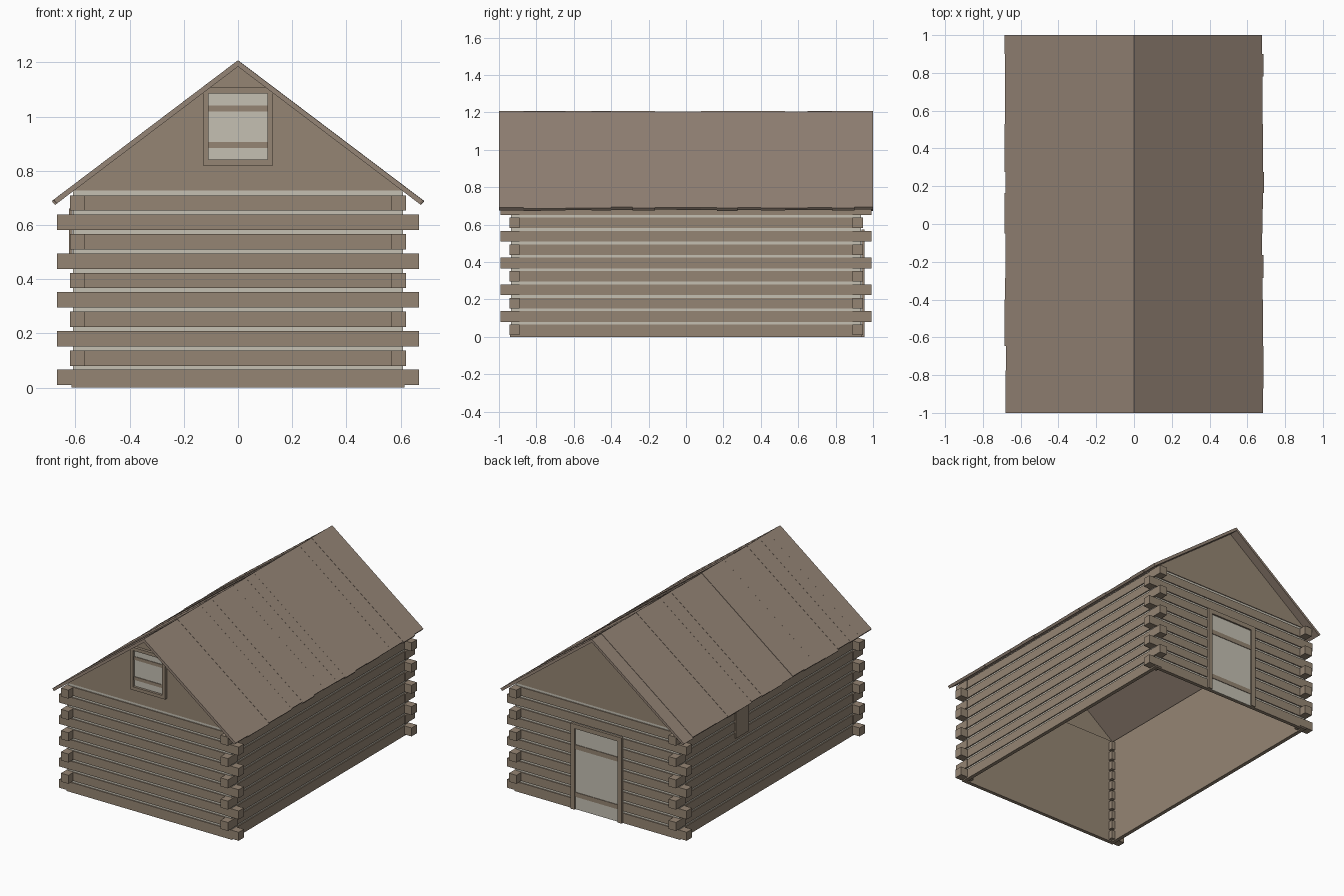
import bpy
import bmesh
import random

random.seed(4)
cube = bpy.data.objects.get("Cube")
if cube:
    bpy.data.objects.remove(cube, do_unlink=True)


def material(name, rgb):
    m = bpy.data.materials.new(name)
    m.use_nodes = True
    m.diffuse_color = (*rgb, 1)
    m.node_tree.nodes["Principled BSDF"].inputs["Base Color"].default_value = (*rgb, 1)
    return m


wood = material("log_brown", (0.30, 0.235, 0.172))
roof_wood = material("roof_brown", (0.30, 0.232, 0.182))
light = material("pale_clay", (0.56, 0.53, 0.45))


def prism(name, profile, y0, y1, mat):
    """Extrude an xz profile along y."""
    bm = bmesh.new()
    face = bm.faces.new([bm.verts.new((x, y0, z)) for x, z in profile])
    out = bmesh.ops.extrude_face_region(bm, geom=[face])
    for v in out["geom"]:
        if isinstance(v, bmesh.types.BMVert):
            v.co.y = y1
    bmesh.ops.recalc_face_normals(bm, faces=bm.faces)
    mesh = bpy.data.meshes.new(name)
    bm.to_mesh(mesh)
    bm.free()
    mesh.materials.append(mat)
    ob = bpy.data.objects.new(name, mesh)
    bpy.context.collection.objects.link(ob)
    return ob


def box(name, x, y, z, mat):
    prism(name, [(x[0], z[0]), (x[1], z[0]), (x[1], z[1]), (x[0], z[1])], y[0], y[1], mat)


def span(sign, a, b):
    return tuple(sorted((sign * a, sign * b)))


ROWS, PITCH, HALF = 10, 0.0715, 0.0285
WALL_TOP = 0.727
HX, HY = 0.615, 0.942       # outer log faces

# Walls: inner board, clay filling and log faces
for s, end, side in ((-1, "front", "right"), (1, "back", "left")):
    box(end + "_inner_board", (-0.6, 0.6), span(s, 0.918, 0.926), (0, WALL_TOP), wood)
    box(side + "_inner_board", span(s, 0.59, 0.6), (-0.926, 0.926), (0, 0.72), wood)
    box(end + "_clay", (-0.608, 0.608), span(s, 0.926, 0.935), (0.04, WALL_TOP), light)
    box(side + "_clay", span(s, 0.6, 0.608), (-0.934, 0.934), (0.04, 0.72), light)
    for k in range(ROWS):
        mid = 0.0375 + PITCH * k
        z = (mid - HALF if k else 0, mid + HALF)
        box(f"{end}_log_{k}", (-HX, HX), span(s, 0.926, HY), z, wood)
        box(f"{side}_log_{k}", span(s, 0.6, HX), (-HY, HY), z, wood)

# Log ends crossing at the corners, alternating direction by row
for sx in (-1, 1):
    for sy in (-1, 1):
        for k in range(ROWS):
            mid = 0.0375 + PITCH * k
            along_x = k % 2 == 0
            box("corner_log_end",
                span(sx, 0.565, 0.667 if along_x else 0.62),
                span(sy, 0.89, 0.945 if along_x else 0.993),
                (mid - HALF, mid + HALF), wood)

# Gables
APEX, UNDER, SLOPE = 1.208, 1.184, 0.756
half = (UNDER - WALL_TOP) / SLOPE
for s, end in ((-1, "front"), (1, "back")):
    prism(end + "_gable", [(-half, WALL_TOP), (half, WALL_TOP), (0, UNDER)],
          s * 0.925, s * 0.94, wood)

# Roof planks with slightly uneven lengths and heights
edges = [-1, -0.87, -0.775, -0.645, -0.505, -0.4, -0.285, -0.165, -0.05,
         0.08, 0.165, 0.275, 0.4, 0.53, 0.65, 0.78, 0.9, 1]
for s, side in ((-1, "right"), (1, "left")):
    for i, (y0, y1) in enumerate(zip(edges, edges[1:])):
        reach = 0.682 + random.uniform(-0.004, 0.005)
        top = APEX - random.uniform(0, 0.004)
        prism(f"{side}_roof_plank_{i}",
              [(0, top), (s * reach, top - SLOPE * reach),
               (s * (reach - 0.012), UNDER - SLOPE * (reach - 0.012)), (0, UNDER)],
              y0, y1, roof_wood)


def framed_panel(name, s, w, z0, z1, rim, bars, base, proud):
    """Pale panel with a timber frame and cross bars on an end wall."""
    y = span(s, base, proud)
    box(name + "_panel", (-w + rim, w - rim), span(s, base, base + 0.006),
        (z0, z1 - rim), light)
    for sx in (-1, 1):
        box(name + "_side_frame", span(sx, w - rim, w), y, (z0, z1), wood)
    box(name + "_top_frame", (-w + rim, w - rim), y, (z1 - rim, z1), wood)
    for z, h in bars:
        box(name + "_bar", (-w + rim, w - rim), span(s, base, base + 0.01),
            (z - h, z + h), wood)


# Gable window and its sill
framed_panel("window", -1, 0.13, 0.82, 1.107, 0.022,
             [(0.895, 0.011), (1.03, 0.011)], 0.938, 0.96)
box("window_sill", (-0.108, 0.108), (-0.96, -0.938), (0.82, 0.842), wood)

# Back door
framed_panel("door", 1, 0.19, 0, 0.575, 0.03, [(0.1, 0.015), (0.42, 0.015)], 0.938, 0.955)

# Small shutter on the right wall
box("side_shutter", (-0.624, -0.61), (0.22, 0.36), (0.46, 0.66), wood)
